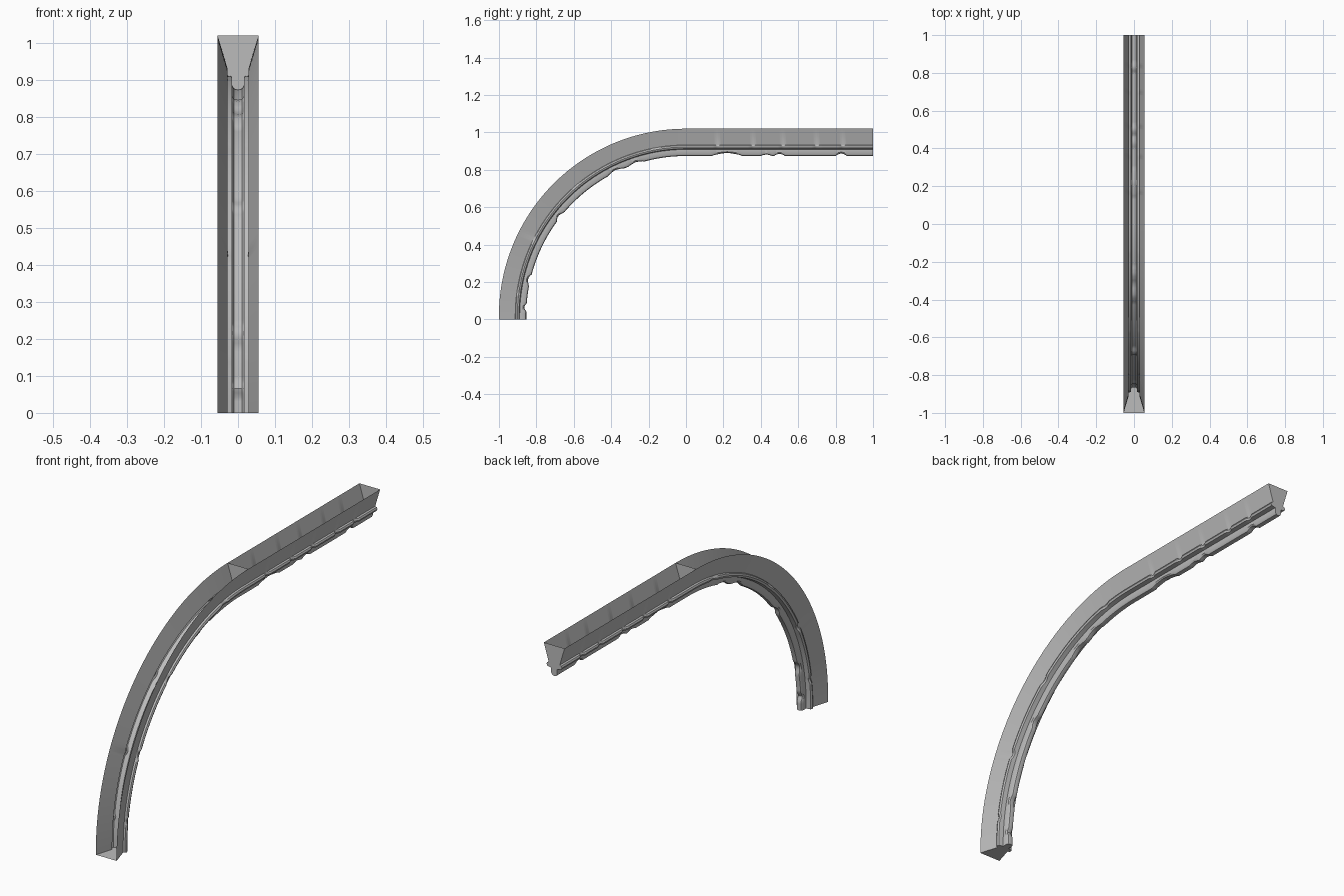
import bpy, bmesh, math

cube = bpy.data.objects.get("Cube")
if cube:
    bpy.data.objects.remove(cube, do_unlink=True)

stone = bpy.data.materials.new("grey stone")
stone.use_nodes = True
stone.diffuse_color = (0.5, 0.5, 0.5, 1)
stone.node_tree.nodes["Principled BSDF"].inputs["Base Color"].default_value = (0.5, 0.5, 0.5, 1)

# Half section: (half width, depth below the open outer edge)
HALF = [(.055, 0), (.029, .087), (.037, .09), (.041, .098), (.037, .107),
        (.016, .111), (.016, .134), (.011, .143), (0, .146)]
SECTION = HALF + [(-x, d) for x, d in reversed(HALF[:-1])]
RISE = 0.02


def wear(s, chips):
    """Depth of the worn notch at distance s along the moulding."""
    return max([depth * max(0, 1 - abs(s - c) / w) ** 0.6 for c, w, depth in chips], default=0)


def make_rib(name, stations, chips, bead_chips):
    """Sweep the section along (y, z, inward y, inward z, distance) stations."""
    bm = bmesh.new()
    rings = []
    for y, z, ny, nz, s in stations:
        cut, bead = wear(s, chips), wear(s, bead_chips)
        ring = []
        for x, d in SECTION:
            if d > .112:
                d -= cut * (d - .111) / .035
            elif abs(x) > .03 and d > .088:
                x -= math.copysign(bead, x)
            ring.append(bm.verts.new((x, y + ny * d, z + nz * d)))
        rings.append(ring)
    for a, b in zip(rings, rings[1:]):
        for i in range(len(a) - 1):
            bm.faces.new((a[i], b[i], b[i + 1], a[i + 1]))
    # End caps; the outer side stays open
    bm.faces.new(rings[0])
    bm.faces.new(list(reversed(rings[-1])))
    bmesh.ops.recalc_face_normals(bm, faces=bm.faces)
    mesh = bpy.data.meshes.new(name)
    bm.to_mesh(mesh)
    bm.free()
    mesh.materials.append(stone)
    rib = bpy.data.objects.new(name, mesh)
    bpy.context.collection.objects.link(rib)
    bpy.ops.object.select_all(action='DESELECT')
    rib.select_set(True)
    bpy.context.view_layer.objects.active = rib
    bpy.ops.object.shade_smooth_by_angle(angle=math.radians(35))


# Quarter arch on a short vertical foot; distance is the angle in degrees
arch = [(-1, 0, 1, 0, -1)]
for i in range(121):
    a = math.radians(i * 0.75)
    c, s = math.cos(a), math.sin(a)
    arch.append((-c, RISE + s, c, -s, i * 0.75))
make_rib("arch_rib", arch,
         [(3, 1.5, .012), (13, 2, .014), (38, 2, .013), (64, 3, .012), (72, 3, .01)],
         [(8, 1, .008), (27, 1.5, .01), (50, 1.5, .008), (80, 1.5, .008)])

# Straight horizontal run
straight = [(i / 100, 1 + RISE, 0, -1, i / 100) for i in range(101)]
make_rib("straight_rib", straight,
         [(.17, .03, .009), (.22, .08, .017), (.43, .03, .008), (.5, .03, .012), (.83, .03, .014)],
         [(.17, .02, .009), (.36, .02, .009), (.52, .02, .009), (.7, .02, .009), (.84, .02, .009)])
